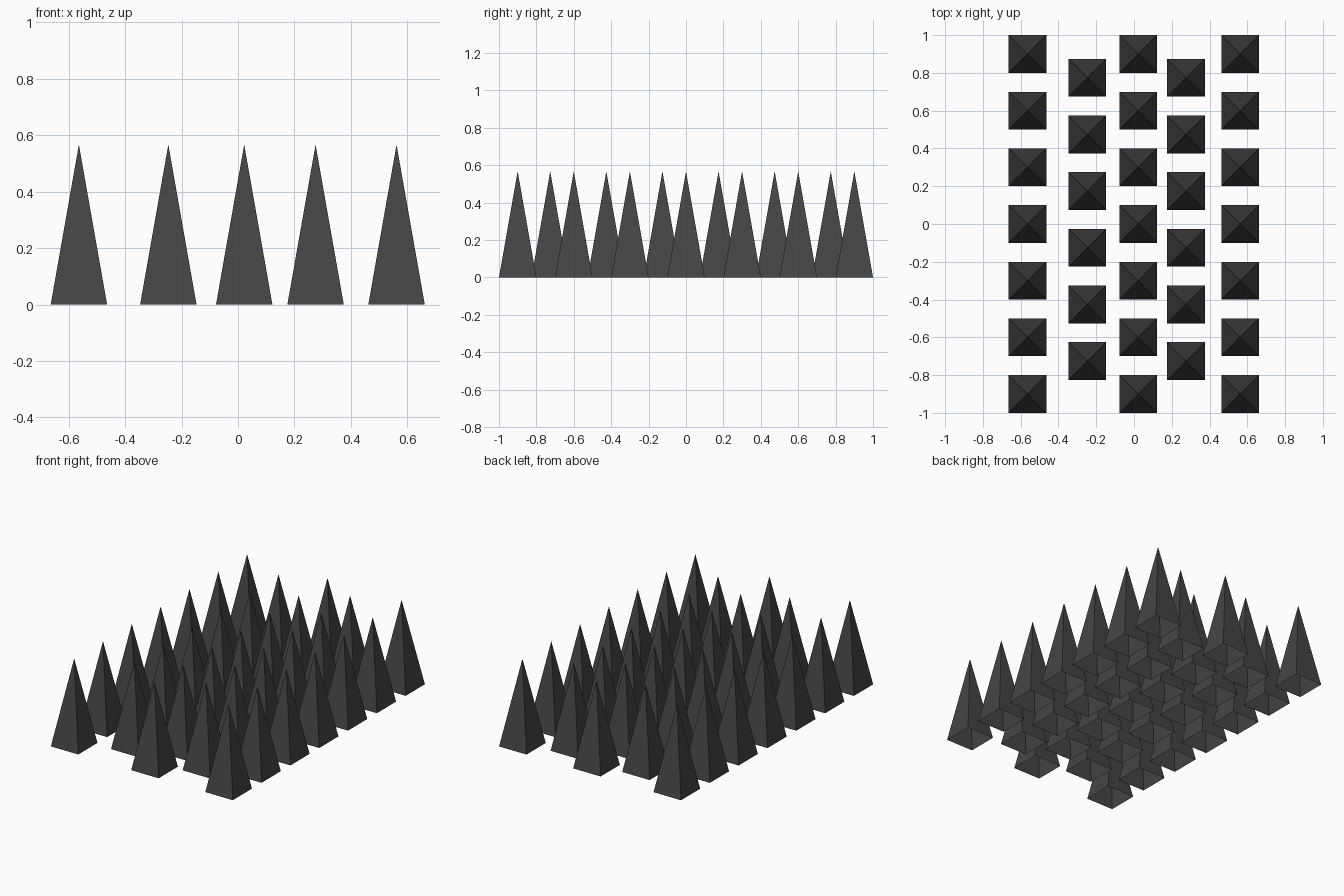
import bpy, bmesh

if "Cube" in bpy.data.objects:
    bpy.data.objects.remove(bpy.data.objects["Cube"])

HALF, HEIGHT = 0.1, 0.567

black = bpy.data.materials.new("charcoal black")
black.diffuse_color = (0.06, 0.06, 0.06, 1)
black.use_nodes = True
black.node_tree.nodes["Principled BSDF"].inputs["Base Color"].default_value = black.diffuse_color


def spike_mesh():
    """Four-sided spike, open underneath."""
    bm = bmesh.new()
    base = [bm.verts.new((sx * HALF, sy * HALF, 0))
            for sx, sy in ((-1, -1), (1, -1), (1, 1), (-1, 1))]
    apex = bm.verts.new((0, 0, HEIGHT))
    for i in range(4):
        bm.faces.new((base[i], base[(i + 1) % 4], apex))
    mesh = bpy.data.meshes.new("spike")
    bm.to_mesh(mesh)
    bm.free()
    mesh.materials.append(black)
    return mesh


spike = spike_mesh()

# Columns of spikes: x position, first y, count (staggered rows)
columns = [(-0.564, -0.9, 7), (-0.247, -0.726, 6), (0.022, -0.9, 7),
           (0.275, -0.726, 6), (0.562, -0.9, 7)]
for c, (x, y0, count) in enumerate(columns, 1):
    for r in range(count):
        obj = bpy.data.objects.new(f"spike_column{c}_row{r + 1}", spike)
        obj.location = (x, y0 + 0.3 * r, 0)
        bpy.context.collection.objects.link(obj)
